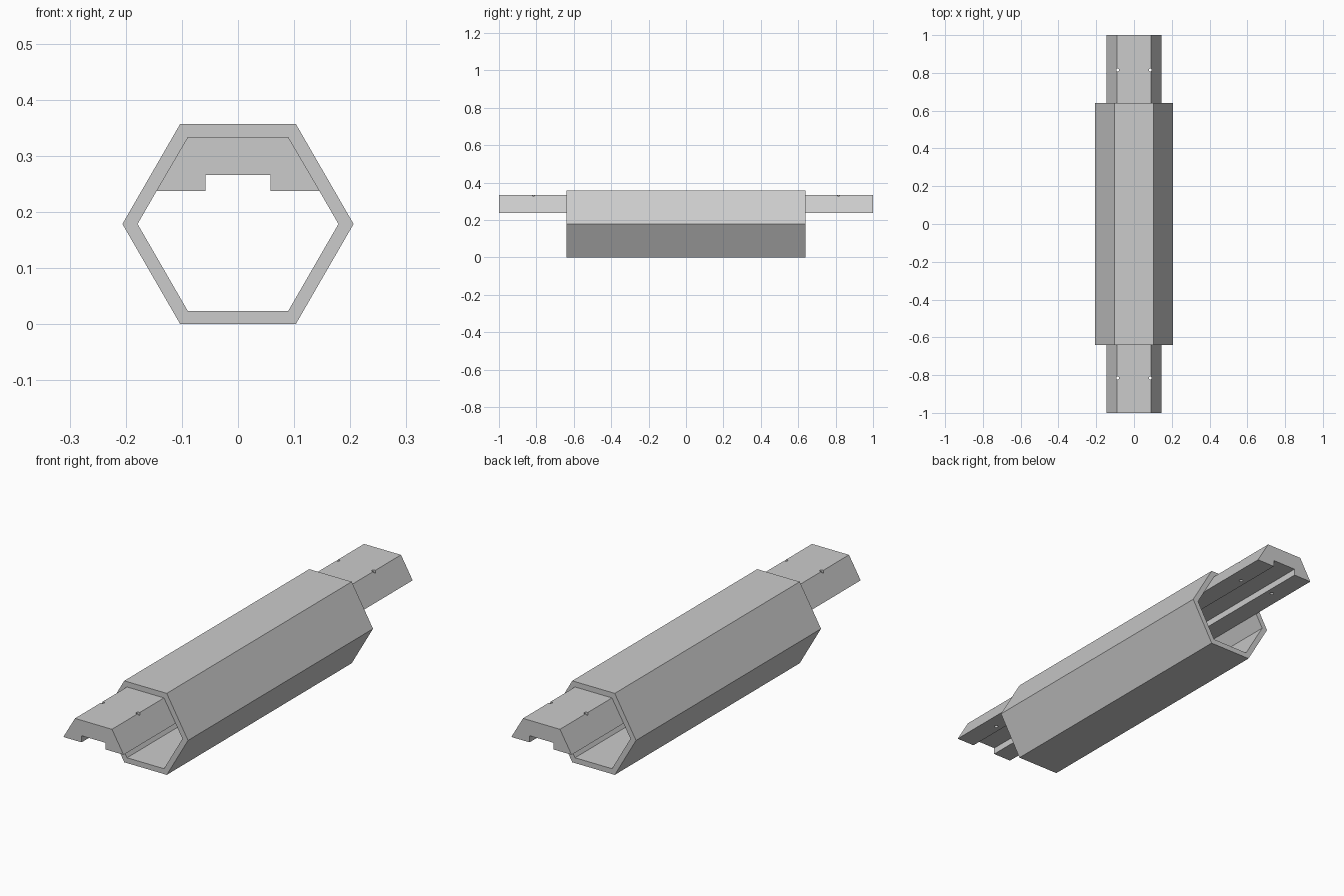
import bpy
import bmesh
from math import cos, sin, pi
from mathutils import Matrix

cube = bpy.data.objects.get("Cube")
if cube:
    bpy.data.objects.remove(cube, do_unlink=True)

CENTRE_Z = 0.1785
OUTER_R, INNER_R = 0.206, 0.179
TUBE_HALF, BAR_HALF = 0.64, 1.0

grey = bpy.data.materials.new("light_grey")
grey.use_nodes = True
grey.diffuse_color = (0.6, 0.6, 0.6, 1)
grey.node_tree.nodes["Principled BSDF"].inputs["Base Color"].default_value = (0.6, 0.6, 0.6, 1)


def add_object(name, bm):
    bmesh.ops.recalc_face_normals(bm, faces=bm.faces)
    mesh = bpy.data.meshes.new(name)
    bm.to_mesh(mesh)
    bm.free()
    mesh.materials.append(grey)
    obj = bpy.data.objects.new(name, mesh)
    bpy.context.collection.objects.link(obj)
    return obj


def hexagon(radius):
    return [(radius * cos(i * pi / 3), CENTRE_Z + radius * sin(i * pi / 3)) for i in range(6)]


def loop(bm, points, y):
    return [bm.verts.new((x, y, z)) for x, z in points]


def bridge(bm, a, b):
    for i in range(len(a)):
        j = (i + 1) % len(a)
        bm.faces.new((a[i], a[j], b[j], b[i]))


# Hollow hexagonal sleeve
bm = bmesh.new()
rings = [loop(bm, hexagon(r), y) for r, y in (
    (OUTER_R, -TUBE_HALF), (OUTER_R, TUBE_HALF),
    (INNER_R, TUBE_HALF), (INNER_R, -TUBE_HALF))]
for k in range(4):
    bridge(bm, rings[k], rings[(k + 1) % 4])
add_object("hexagonal_sleeve", bm)

# Notched sliding bar seated in the top of the sleeve
half = [(0.058, 0.266), (0.058, 0.237), (0.146, 0.237), (0.0895, 0.3335)]
profile = half + [(-x, z) for x, z in reversed(half)]
bm = bmesh.new()
front = loop(bm, profile, -BAR_HALF)
back = loop(bm, profile, BAR_HALF)
bridge(bm, front, back)
bm.faces.new(front)
bm.faces.new(back)
bar = add_object("sliding_bar", bm)

# Four small vertical screw holes through the bar
bm = bmesh.new()
for x in (-0.086, 0.086):
    for y in (-0.815, 0.815):
        bmesh.ops.create_cone(bm, cap_ends=True, segments=16, radius1=0.008, radius2=0.008,
                              depth=0.3, matrix=Matrix.Translation((x, y, 0.285)))
cutter = add_object("hole_cutter", bm)
cutter.hide_render = True
cutter.hide_viewport = True
cut = bar.modifiers.new("screw_holes", "BOOLEAN")
cut.operation = "DIFFERENCE"
cut.solver = "EXACT"
cut.object = cutter
